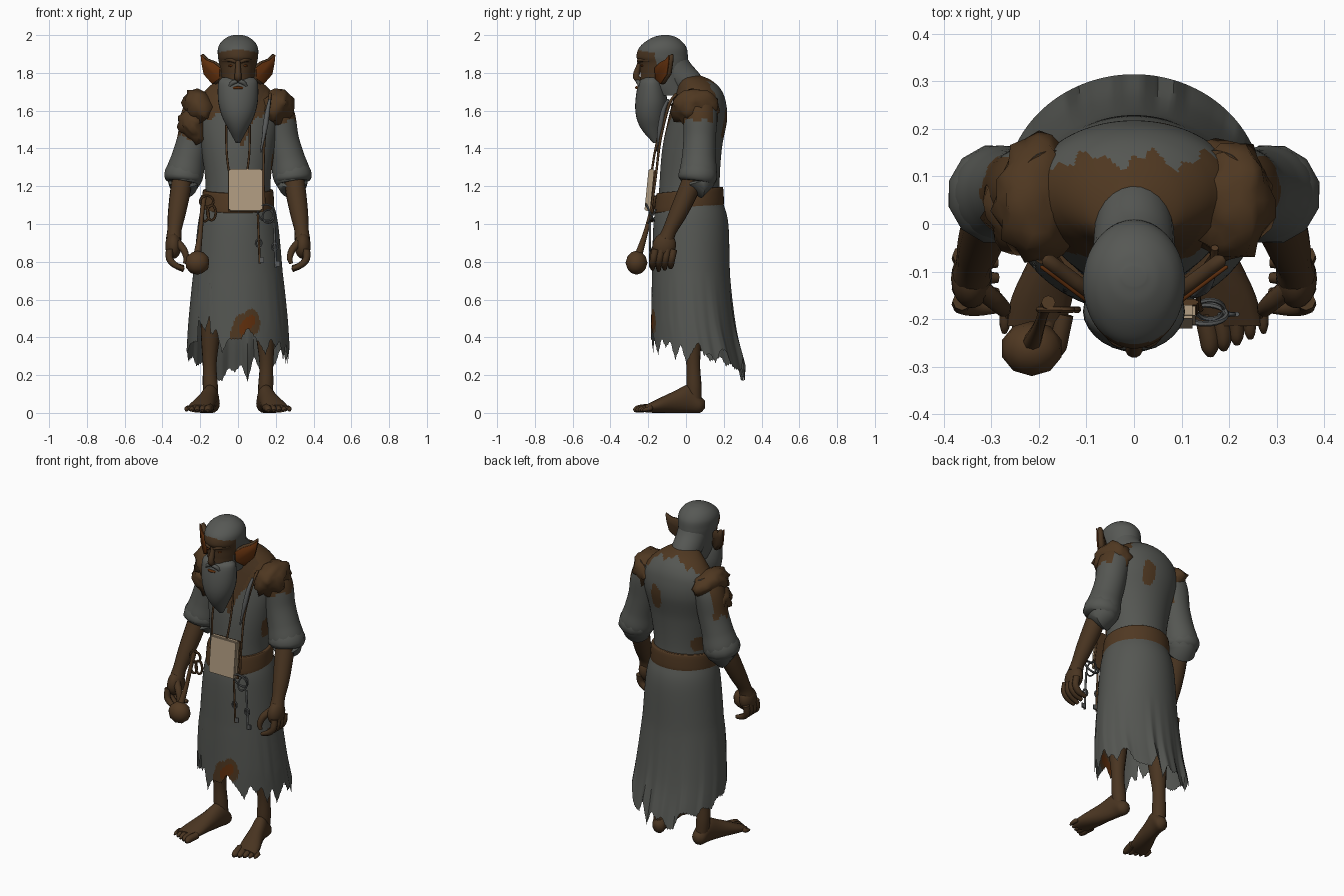
import bpy, bmesh, math, random
from mathutils import Vector, Euler, Matrix

random.seed(4)
cube = bpy.data.objects.get("Cube")
if cube:
    bpy.data.objects.remove(cube, do_unlink=True)


def material(name, *rgb):
    m = bpy.data.materials.new(name)
    m.use_nodes = True
    m.diffuse_color = (*rgb, 1)
    m.node_tree.nodes["Principled BSDF"].inputs["Base Color"].default_value = (*rgb, 1)
    return m


ROBE = material("grey cloth", .09, .094, .085)
HAIR = material("grey hair", .094, .098, .09)
SKIN = material("brown skin", .067, .035, .015)
HIDE = material("brown hide", .078, .039, .015)
LEATHER = material("leather", .08, .04, .016)
RUST = material("rust red", .12, .029, .004)
PAPER = material("parchment", .42, .32, .21)
METAL = material("grey metal", .1, .105, .105)


def finish(name, bm, mats, rule=None, angle=50):
    bmesh.ops.recalc_face_normals(bm, faces=bm.faces)
    if rule:
        for f in bm.faces:
            f.material_index = rule(f.calc_center_median())
    me = bpy.data.meshes.new(name)
    bm.to_mesh(me)
    bm.free()
    for m in mats:
        me.materials.append(m)
    me.shade_smooth()
    me.set_sharp_from_angle(angle=math.radians(angle))
    ob = bpy.data.objects.new(name, me)
    bpy.context.collection.objects.link(ob)
    return ob


def smooth_rows(rows, sub):
    """Catmull-Rom interpolation of (x, y, z, ru, rv) rows."""
    p = [Vector(r if len(r) == 5 else (*r, r[3])) for r in rows]
    p = [p[0] * 2 - p[1]] + p + [p[-1] * 2 - p[-2]]
    out = []
    for a, b, c, d in zip(p, p[1:], p[2:], p[3:]):
        for i in range(sub):
            t = i / sub
            out.append((b * 2 + (c - a) * t + (a * 2 - b * 5 + c * 4 - d) * t**2
                        + (b * 3 - a - c * 3 + d) * t**3) * .5)
    return out + [p[-2]]


def sweep(name, rows, *mats, u=None, v=None, seg=12, sub=4, caps=True, warp=None, rule=None):
    """Skin elliptical rings; fixed axes u, v or a frame that follows the path."""
    rows = smooth_rows(rows, sub)
    bm, rings, side = bmesh.new(), [], None
    for i, r in enumerate(rows):
        c = r.xyz
        if u is None:
            t = (rows[min(i + 1, len(rows) - 1)].xyz - rows[max(i - 1, 0)].xyz).normalized()
            side = t.orthogonal() if side is None else side - t * side.dot(t)
            side.normalize()
            a, b = side, t.cross(side)
        else:
            a, b = Vector(u), Vector(v)
        ring = []
        for k in range(seg):
            w = math.tau * k / seg
            q = c + a * math.cos(w) * max(r[3], .002) + b * math.sin(w) * max(r[4], .002)
            ring.append(bm.verts.new(warp(q, k) if warp else q))
        rings.append(ring)
    for r0, r1 in zip(rings, rings[1:]):
        for k in range(seg):
            bm.faces.new((r0[k], r0[k - 1], r1[k - 1], r1[k]))
    if caps:
        bm.faces.new(rings[0])
        bm.faces.new(rings[-1])
    return finish(name, bm, mats, rule)


def body(name, sections, *mats, **kw):
    """Upright loft from (z, front y, back y, half width)."""
    rows = [(0, (f + b) / 2, z, w, (b - f) / 2) for z, f, b, w in sections]
    return sweep(name, rows, *mats, u=(1, 0, 0), v=kw.pop("v", (0, 1, 0)), **kw)


def blob(name, loc, size, mat, rot=(0, 0, 0), sub=3, tufts=0):
    bm = bmesh.new()
    bmesh.ops.create_icosphere(bm, subdivisions=sub, radius=1)
    bm.transform(Matrix.LocRotScale(Vector(loc), Euler(rot), Vector(size)))
    if tufts:
        bm.normal_update()
        for p in random.sample(bm.verts[:], tufts):
            p.co += p.normal * random.uniform(.008, .022) - Vector((0, 0, .008))
    return finish(name, bm, [mat], angle=75)


def box(name, loc, size, mat, rot=(0, 0, 0), bevel=.006):
    bm = bmesh.new()
    bmesh.ops.create_cube(bm, size=1)
    bm.transform(Matrix.LocRotScale(Vector(loc), Euler(rot), Vector(size)))
    bmesh.ops.bevel(bm, geom=bm.edges[:], offset=bevel, segments=2, affect='EDGES')
    return finish(name, bm, [mat])


def hoop(name, loc, rx, rz, r, mat, lean=0):
    x, y, z = loc
    ring = [(math.cos(math.tau * k / 12), math.sin(math.tau * k / 12)) for k in range(13)]
    return sweep(name, [(x + rx * c, y + lean * s, z + rz * s, r) for c, s in ring], mat, seg=6, sub=2)


def spot(a, b, ca, cb, ra, rb):
    return math.hypot((a - ca) / ra, (b - cb) / rb) + .08 * math.sin(a * 70 + b * 50)


# Robe top, with hide over the shoulders, an open neck and worn holes
def torso_rule(c):
    edge = .015 * math.sin(c.x * 50) + .01 * math.sin(c.x * 120 + c.y * 60)
    if c.y < 0 and c.z > 1.42 and abs(c.x - .02) < (c.z - 1.4) * .4:
        return 2
    if c.z > 1.57 + edge and c.y < .135 + edge:
        return 1
    if c.y > .1 and spot(c.x, c.z, .06, 1.525, .04, .08) < 1:
        return 1
    if c.x < -.1 and spot(c.y, c.z, .09, 1.25, .045, .045) < 1:
        return 1
    return 1 if c.x > .1 and spot(c.y, c.z, .015, 1.32, .04, .065) < 1 else 0


body("robe_top", [(1.08, -.145, .185, .175), (1.22, -.14, .178, .172), (1.4, -.125, .19, .195),
                  (1.55, -.095, .217, .22), (1.65, -.07, .21, .212), (1.715, -.055, .183, .165),
                  (1.76, -.05, .135, .11), (1.785, -.05, .08, .06)],
     ROBE, HIDE, SKIN, seg=120, sub=12, rule=torso_rule)


# Long skirt with a ragged hem and a slit over one leg
SEG, TOOTH = 200, 4
jag = [random.choice((0, .02, .04, .08, -.05)) for _ in range(SEG // TOOTH)]


def ragged(p, k):
    i, f = k // TOOTH, k % TOOTH / TOOTH
    hem = .31 - .31 * p.y + jag[i - 1] * (1 - f) + jag[i] * f + .008 * (k % 2)
    if p.y < 0 and -.21 < p.x < -.145:
        hem += .13
    low = max(0, (.75 - p.z) / .55)
    p.z += low * (hem - .2)
    return p


def skirt_rule(c):
    if c.y > 0:
        return 0
    slant = c.x - (c.z - .455) * .35
    if spot(slant, c.z, .045, .465, .034, .05) < 1:
        return 2
    return 1 if spot(slant, c.z, .038, .455, .074, .09) < 1 else 0


body("skirt", [(1.13, -.148, .19, .18), (1.0, -.172, .224, .212), (.7, -.18, .235, .24),
               (.4, -.184, .268, .262), (.2, -.186, .315, .272)],
     ROBE, HIDE, RUST, seg=SEG, sub=18, caps=False, warp=ragged, rule=skirt_rule)
body("belt", [(1.075, -.16, .19, .185), (1.085, -.168, .2, .192), (1.17, -.158, .197, .187), (1.18, -.15, .185, .178)],
     LEATHER, seg=48, v=(0, 1, .1))

# Head, neck and beard
body("head", [(1.68, -.18, .03, .07), (1.74, -.235, .01, .085), (1.8, -.242, .006, .093), (1.85, -.246, .01, .1),
              (1.885, -.262, .01, .106), (1.93, -.25, .004, .106), (1.965, -.215, -.02, .088),
              (1.99, -.17, -.055, .055), (2.0, -.13, -.09, .025)],
     HAIR, SKIN, seg=64, sub=8,
     rule=lambda c: 1 if c.y < -.16 and c.z < 1.928 - abs(c.x) * .2 else 0)
sweep("neck_hair", [(0, -.09, 1.87, .088), (0, -.045, 1.8, .086), (0, .015, 1.74, .08), (0, .06, 1.7, .065)], HAIR, seg=24)
body("beard", [(1.775, -.225, -.14, .085), (1.745, -.252, -.115, .105), (1.65, -.268, -.1, .105), (1.57, -.264, -.11, .085),
               (1.5, -.235, -.125, .05), (1.43, -.175, -.15, .012)], HAIR, seg=28, sub=5)
sweep("nose", [(0, -.238, 1.87, .014), (0, -.25, 1.835, .014), (0, -.262, 1.795, .018), (0, -.26, 1.772, .018),
               (0, -.24, 1.762, .012)], SKIN)
sweep("mouth", [(-.024, -.252, 1.72, .006), (0, -.262, 1.722, .008), (.024, -.252, 1.72, .006)], RUST, seg=8)

EAR = [(.085, 1.83), (.125, 1.86), (.165, 1.875), (.196, 1.905), (.19, 1.85),
       (.178, 1.79), (.155, 1.765), (.13, 1.735), (.088, 1.765)]


def ear_plate(name, s, scale, shift, thick, mat):
    """Flat swept-back ear outline, shifted along its facing direction."""
    bm = bmesh.new()
    verts = []
    for x, z in EAR:
        x, z = .14 + (x - .14) * scale, 1.81 + (z - 1.81) * scale
        verts.append(bm.verts.new((s * (x + .6 * shift), -.16 + (x - .085) * .75 - .8 * shift, z)))
    bm.faces.new(verts)
    ob = finish(name, bm, [mat])
    solid = ob.modifiers.new("thickness", 'SOLIDIFY')
    solid.thickness, solid.offset = thick, 0
    ob.modifiers.new("rounding", 'BEVEL').width = thick * .3


for s, side in ((-1, "right_"), (1, "left_")):
    def limb(name, pts, *mats, **kw):
        return sweep(side + name, [(s * p[0], *p[1:]) for p in pts], *mats, **kw)

    # Face details
    limb("brow", [(.012, -.25, 1.858, .009), (.04, -.246, 1.868, .01), (.08, -.195, 1.866, .007)], SKIN, seg=8)
    limb("moustache", [(.003, -.258, 1.757, .01), (.03, -.25, 1.747, .012), (.05, -.238, 1.72, .006)], HAIR, seg=8)
    blob(side + "eye", (s * .037, -.232, 1.838), (.014, .008, .006), RUST, sub=2)

    # Ear, brown behind and red inside
    ear_plate(side + "ear", s, 1, -.008, .032, SKIN)
    ear_plate(side + "inner_ear", s, .92, .01, .008, RUST)

    # Flared sleeve with folded cuff, and a tufted hide pad on the shoulder
    low = 1.46 if s < 0 else 1.55
    limb("sleeve", [(.17, .07, 1.66, .085), (.212, .075, 1.57, .09), (.236, .072, 1.45, .086), (.262, .068, 1.35, .09),
                    (.282, .065, 1.27, .1), (.29, .062, 1.22, .088), (.29, .06, 1.225, .06)],
         ROBE, HIDE, seg=48, sub=8,
         rule=lambda c: 1 if c.z > low + .015 * math.sin(c.y * 80) and c.y < .14 else 0)
    limb("cuff", [(.28, .064, 1.3, .092), (.286, .063, 1.27, .104), (.29, .062, 1.24, .104), (.292, .06, 1.222, .09)],
         ROBE, seg=12, sub=2)
    blob(side + "shoulder_hide", (s * .2, .05, 1.618), (.078, .125, .102), HIDE, (0, s * .6, 0), 3, 50)
    if s < 0:
        blob("hanging_hide", (-.236, .03, 1.52), (.066, .09, .092), HIDE, (0, -.3, 0), 3, 50)

    # Forearm and hand
    limb("forearm", [(.292, .05, 1.28, .05), (.306, .01, 1.17, .054), (.325, -.045, 1.05, .047), (.336, -.085, .97, .038),
                     (.34, -.105, .92, .042)], SKIN, seg=14)
    blob(side + "palm", (s * .342, -.115, .885), (.043, .062, .07), SKIN, (-.25, 0, 0))
    for i in range(4):
        y = -.162 + .032 * i
        limb("finger_%d" % (i + 1), [(.362, y, .865, .02), (.362, y - .01, .815, .019), (.332, y - .015, .782, .017),
                                     (.287, y - .015, .755 + .008 * abs(i - 1), .011)], SKIN, seg=8, sub=3)
    limb("thumb", [(.33, -.13, .91, .022), (.288, -.165, .865, .02), (.274, -.18, .82, .016), (.282, -.182, .79, .01)],
         SKIN, seg=8, sub=3)

    # Leg and bare foot
    limb("leg", [(.13, .02, .65, .07), (.145, .032, .42, .052), (.15, .038, .26, .037), (.147, .042, .15, .04),
                 (.142, .045, .07, .038)], SKIN, seg=14)
    limb("foot", [(.135, .1, .045, .018, .02), (.137, .075, .045, .04, .044), (.146, .02, .075, .043, .075),
                  (.165, -.06, .058, .05, .058), (.192, -.15, .037, .064, .037), (.208, -.215, .022, .062, .02)],
         SKIN, u=(1, 0, 0), v=(0, 0, 1), seg=16)
    for i in range(5):
        x, y, r = .158 + .028 * i, -.262 + .012 * i, .021 - .002 * i
        limb("toe_%d" % (i + 1), [(x - .01, -.19, .028, r), (x, y + .025, .023, r), (x + .002, y, .018, r * .85),
                                  (x + .003, y - .015, .012, r * .4)], SKIN, seg=8, sub=3)
    limb("neck_cord", [(.058, -.13, 1.6, .006), (.062, -.14, 1.5, .006), (.06, -.165, 1.38, .006), (.05, -.18, 1.285, .006)],
         LEATHER, seg=8)

# Pouch hung from the neck cord
box("pouch", (.04, -.193, 1.18), (.178, .032, .222), PAPER, (-.1, 0, 0))
box("pouch_backing", (.042, -.175, 1.175), (.188, .012, .225), LEATHER, (-.1, 0, 0), .003)

# Chest cord and its hanging tool
sweep("chest_cord", [(.17, -.05, 1.69, .008), (.165, -.09, 1.63, .008), (.14, -.135, 1.45, .007), (.135, -.16, 1.25, .006),
                     (.14, -.18, 1.1, .006)], LEATHER, seg=8)
sweep("tool_handle", [(.168, -.095, 1.66, .007), (.157, -.12, 1.6, .012), (.145, -.135, 1.52, .014), (.135, -.145, 1.46, .009),
                      (.12, -.15, 1.38, .005)], METAL, seg=8)

# Round-headed club tied to the belt
blob("club_head", (-.215, -.262, .795), (.066, .058, .064), LEATHER, sub=2)
sweep("club_handle", [(-.215, -.25, .84, .02), (-.2, -.215, .95, .013), (-.19, -.185, 1.06, .012), (-.18, -.165, 1.15, .015)],
      LEATHER, seg=8)
for x, z, rx, rz in ((-.165, 1.12, .035, .03), (-.14, 1.06, .022, .04), (-.175, 1.05, .02, .035)):
    hoop("tie_loop", (x, -.18, z), rx, rz, .007, LEATHER)

# Ring of keys
hoop("key_ring", (.15, -.19, 1.06), .045, .043, .006, METAL, -.02)
hoop("inner_ring", (.16, -.18, 1.04), .03, .035, .005, METAL, .02)
for x, top, low, mat in ((.105, 1.05, .79, LEATHER), (.19, 1.01, .77, METAL)):
    sweep("key_shank", [(x, -.19, top, .006), (x + .005, -.19, (top + low) / 2, .006), (x + .01, -.19, low, .006)], mat, seg=8)
    hoop("key_bow", (x + .005, -.19, low + .11), .015, .02, .005, METAL)
    box("key_bit", (x + .02, -.19, low + .02), (.024, .01, .03), METAL, bevel=.002)
